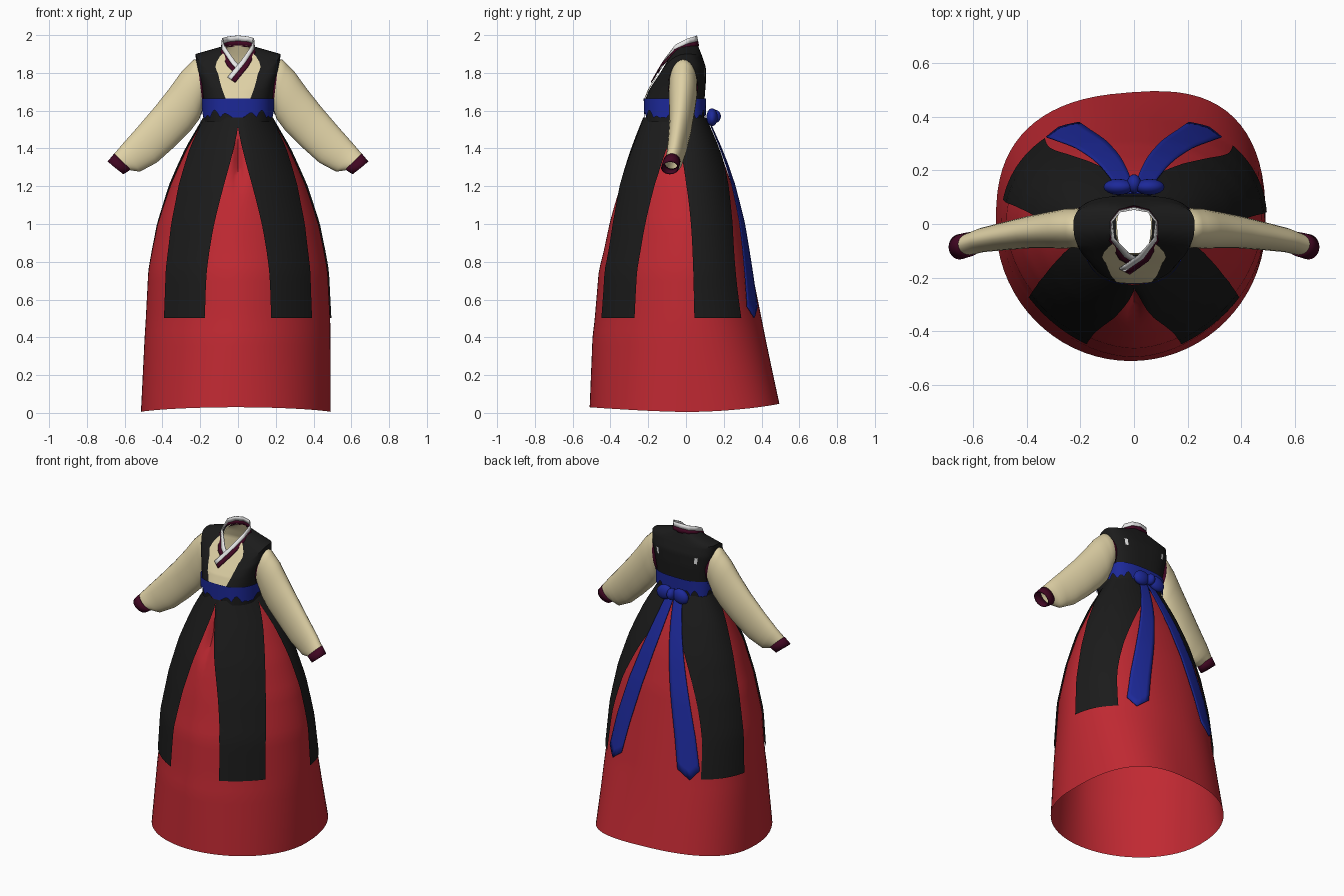
import bpy, bmesh, math
from mathutils import Vector

cube = bpy.data.objects.get("Cube")
if cube:
    bpy.data.objects.remove(cube)


def material(name, r, g, b):
    m = bpy.data.materials.new(name)
    m.diffuse_color = (r, g, b, 1)
    m.use_nodes = True
    node = m.node_tree.nodes["Principled BSDF"]
    node.inputs["Base Color"].default_value = (r, g, b, 1)
    node.inputs["Roughness"].default_value = 0.8
    return m


RED = material("skirt red", 0.53, 0.022, 0.032)
BLACK = material("vest black", 0.011, 0.011, 0.011)
CREAM = material("sleeve cream", 0.74, 0.64, 0.38)
BLUE = material("sash blue", 0.012, 0.022, 0.32)
MAROON = material("trim maroon", 0.052, 0.002, 0.016)
WHITE = material("collar white", 0.8, 0.8, 0.8)


def finish(ob, mat):
    ob.data.materials.append(mat)
    bpy.ops.object.select_all(action="DESELECT")
    bpy.context.view_layer.objects.active = ob
    ob.select_set(True)
    bpy.ops.object.shade_smooth_by_angle(angle=math.radians(50))


def grid(name, f, nu, nv, mat, thick=0, recalc=False):
    """Sheet swept by f(u, v), with u and v from 0 to 1."""
    bm = bmesh.new()
    rows = [[bm.verts.new(f(i / nu, j / nv)) for i in range(nu + 1)] for j in range(nv + 1)]
    for a, b in zip(rows, rows[1:]):
        for i in range(nu):
            bm.faces.new((a[i], a[i + 1], b[i + 1], b[i]))
    bmesh.ops.remove_doubles(bm, verts=bm.verts, dist=1e-5)
    if recalc:
        bmesh.ops.recalc_face_normals(bm, faces=bm.faces)
    me = bpy.data.meshes.new(name)
    bm.to_mesh(me)
    bm.free()
    ob = bpy.data.objects.new(name, me)
    bpy.context.collection.objects.link(ob)
    if thick:
        mod = ob.modifiers.new("thickness", "SOLIDIFY")
        mod.thickness = thick
    finish(ob, mat)


def along(rows, t):
    """Row of numbers at fraction t of a list of rows."""
    p = min(max(t, 0), 1) * (len(rows) - 1)
    i = min(int(p), len(rows) - 2)
    return [a + (b - a) * (p - i) for a, b in zip(rows[i], rows[i + 1])]


def at_height(rows, z):
    """Row of numbers at a side height z."""
    for i in range(len(rows) - 2):
        if z < rows[i + 1][1]:
            break
    a, b = rows[i], rows[i + 1]
    k = (z - a[1]) / (b[1] - a[1])
    return [p + (q - p) * k for p, q in zip(a, b)]


# Rings: front z, side z, back z, half width, front y, back y
SKIRT = [(.03, .005, .05, .502, -.51, .49), (.4, .4, .4, .492, -.495, .42),
         (.5, .5, .5, .488, -.483, .40), (.75, .75, .75, .475, -.462, .35),
         (.85, .85, .85, .457, -.437, .33), (1, 1, 1, .426, -.405, .30),
         (1.2, 1.2, 1.2, .36, -.355, .245), (1.3, 1.3, 1.3, .316, -.32, .21),
         (1.4, 1.4, 1.4, .27, -.283, .17), (1.5, 1.5, 1.5, .212, -.243, .125),
         (1.56, 1.56, 1.56, .18, -.213, .095)]
BODY = [(1.54, 1.54, 1.54, .182, -.212, .095), (1.66, 1.66, 1.66, .185, -.215, .098),
        (1.71, 1.75, 1.75, .20, -.195, .105), (1.75, 1.83, 1.83, .22, -.17, .105),
        (1.79, 1.9, 1.89, .225, -.143, .085), (1.81, 1.92, 1.915, .155, -.13, .075),
        (1.825, 1.945, 1.945, .096, -.122, .062)]


def surface(rows, deg, z, off=0):
    zf, zs, zb, rx, yf, yb = at_height(rows, z)
    c, s = math.cos(math.radians(deg)), math.sin(math.radians(deg))
    low = max(0, 1 - z / .5)
    n = 2.8 if rows is BODY else 1.8 + .2 * low if s < 0 else 2.2 + .4 * low
    x = math.copysign(abs(c) ** (2 / n), c) * rx
    y = abs(s) ** (2 / n) * (yf if s < 0 else yb)
    h = zs + ((zf if s < 0 else zb) - zs) * abs(s) ** 1.5
    if rows is SKIRT:
        # Central front pleat, slight lean of the hem and a skewed back hem
        y += .045 * math.exp(-((deg + 90) / 6) ** 2 - ((z - 1.33) / .13) ** 2)
        y += .075 * x * max(0, s) * low
        x -= .012 * low
    return Vector((x + c * off, y + s * off, h + .4 * off))


def patch(name, rows, lo, hi, bottom, top, off, mat, nu=20, nv=24, side=1, thick=0):
    """Part of a garment surface between two angle limits that vary with height."""
    def f(u, v):
        z = bottom(u) + (top - bottom(u)) * v
        a = lo(z) + (hi(z) - lo(z)) * u
        return surface(rows, a if side > 0 else 180 - a, z, off)
    grid(name, f, nu, nv, mat, thick, recalc=side < 0)


def const(k):
    return lambda _: k


def rise(z, power):
    return min(1, max(0, (z - .5) / 1.03)) ** power


# Skirt
patch("skirt", SKIRT, const(-180), const(180), const(.005), 1.56, 0, RED, 72, 36)

# Overskirt panels, sash tails and small back patches; the right back panel sits further back
for side, tag, shift in ((1, "left", 0), (-1, "right", 6)):
    patch(tag + "_front_panel", SKIRT, lambda z: -67 - 24 * rise(z, 2.5),
          lambda z: -36 + 20 * rise(z, 3), const(.5), 1.56, .008, BLACK, side=side)
    patch(tag + "_back_panel", SKIRT, lambda z: 5 + shift - (22 + shift) * rise(z, 4),
          lambda z: 44 + shift + (47 - shift) * rise(z, 2.5), const(.5), 1.56, .008,
          BLACK, side=side)
    patch(tag + "_sash_tail", SKIRT, lambda z: 50 + 26 * rise(z, 1),
          lambda z: 67 + 23 * rise(z, 1), lambda u: .495 + .06 * abs(2 * u - 1),
          1.56, .018, BLUE, 6, 20, side, .004)
    patch(tag + "_back_patch", BODY, const(54), const(61), const(1.78), 1.82,
          .005, WHITE, 2, 2, side)

# Vest, lining and the undershirt showing at the front
patch("vest", BODY, const(-180), const(180), const(1.54), 1.945, 0, BLACK, 72, 27)
patch("vest_lining", BODY, const(-180), const(180), const(1.6), 1.945, -.005, CREAM, 72, 27)
OPENING = [(0, 1.66, 13), (0, 1.75, 17), (0, 1.83, 18), (0, 1.9, 20),
           (0, 1.92, 40), (0, 1.945, 75)]
patch("undershirt_front", BODY, lambda z: -90 - at_height(OPENING, z)[2],
      lambda z: -90 + at_height(OPENING, z)[2], const(1.66), 1.945, .006, CREAM, 20, 27)

# Sash with a ragged lower edge
patch("sash", BODY, const(-180), const(180),
      lambda u: 1.555 + .045 * abs(math.sin(u * 50)) * abs(math.cos(u * 19)), 1.66,
      .009, BLUE, 120, 4)

# Sleeves: top x, top z, bottom x, bottom z, centre y, half depth
SLEEVE = [(.17, 1.875, .165, 1.66, -.015, .065), (.235, 1.87, .185, 1.61, -.015, .074),
          (.30, 1.805, .205, 1.555, -.017, .074), (.365, 1.715, .25, 1.495, -.022, .068),
          (.44, 1.62, .335, 1.41, -.03, .06), (.53, 1.515, .43, 1.325, -.045, .052),
          (.61, 1.425, .52, 1.277, -.06, .045), (.655, 1.372, .572, 1.285, -.075, .04)]
CUFF = [(.655, 1.373, .568, 1.288, -.075, .045), (.69, 1.332, .607, 1.263, -.085, .047)]
ARMHOLE = [(.185, 1.865, .176, 1.64, -.015, .076), (.215, 1.862, .184, 1.605, -.015, .079)]


def tube(name, rows, side, nv, mat, thick=0):
    def f(u, v):
        tx, tz, bx, bz, y, d = along(rows, v)
        a = math.tau * u
        k = .5 + .5 * math.cos(a)
        return (side * (bx + (tx - bx) * k), y + d * math.sin(a), bz + (tz - bz) * k)
    grid(name, f, 24, nv, mat, thick, recalc=True)


for side, tag in ((1, "left"), (-1, "right")):
    tube(tag + "_sleeve", SLEEVE, side, 21, CREAM)
    tube(tag + "_cuff", CUFF, side, 2, MAROON, .006)
    tube(tag + "_armhole_trim", ARMHOLE, side, 1, MAROON)

# Crossed collar: centre line and width direction
HALF = [(.086, -.06, 1.925, -.35, .1, .85), (.088, .01, 1.955, -.1, 0, 1),
        (.055, .052, 1.965, -.05, -.1, 1)]
MIRRORED = [(-x, y, z, -a, b, c) for x, y, z, a, b, c in reversed(HALF)]
COLLAR = ([(-.035, -.178, 1.765, -.7, .34, .5), (.035, -.13, 1.85, -.7, .3, .5)] + HALF
          + [(0, .064, 1.97, 0, -.2, 1)] + MIRRORED
          + [(-.035, -.124, 1.85, .7, .3, .5), (0, -.143, 1.815, .7, .3, .5)])


def collar_strip(name, start, end, mat):
    def f(u, v):
        r = along(COLLAR, v)
        return Vector(r[:3]) + Vector(r[3:]) * (start + (end - start) * u)
    grid(name, f, 2, 40, mat, .006, recalc=True)


collar_strip("collar_trim", -.028, 0, MAROON)
collar_strip("collar_band", 0, .028, WHITE)


# Bow at the back
def blob(name, loc, scale, tilt):
    bpy.ops.mesh.primitive_uv_sphere_add(segments=16, ring_count=10, radius=1, location=loc,
                                         rotation=(0, tilt, 0))
    ob = bpy.context.object
    ob.name = name
    ob.scale = scale
    finish(ob, BLUE)


blob("bow_knot", (0, .15, 1.57), (.027, .035, .036), 0)
for side, tag in ((1, "left"), (-1, "right")):
    blob(tag + "_bow_loop", (side * .058, .138, 1.565), (.056, .03, .046), side * .3)
